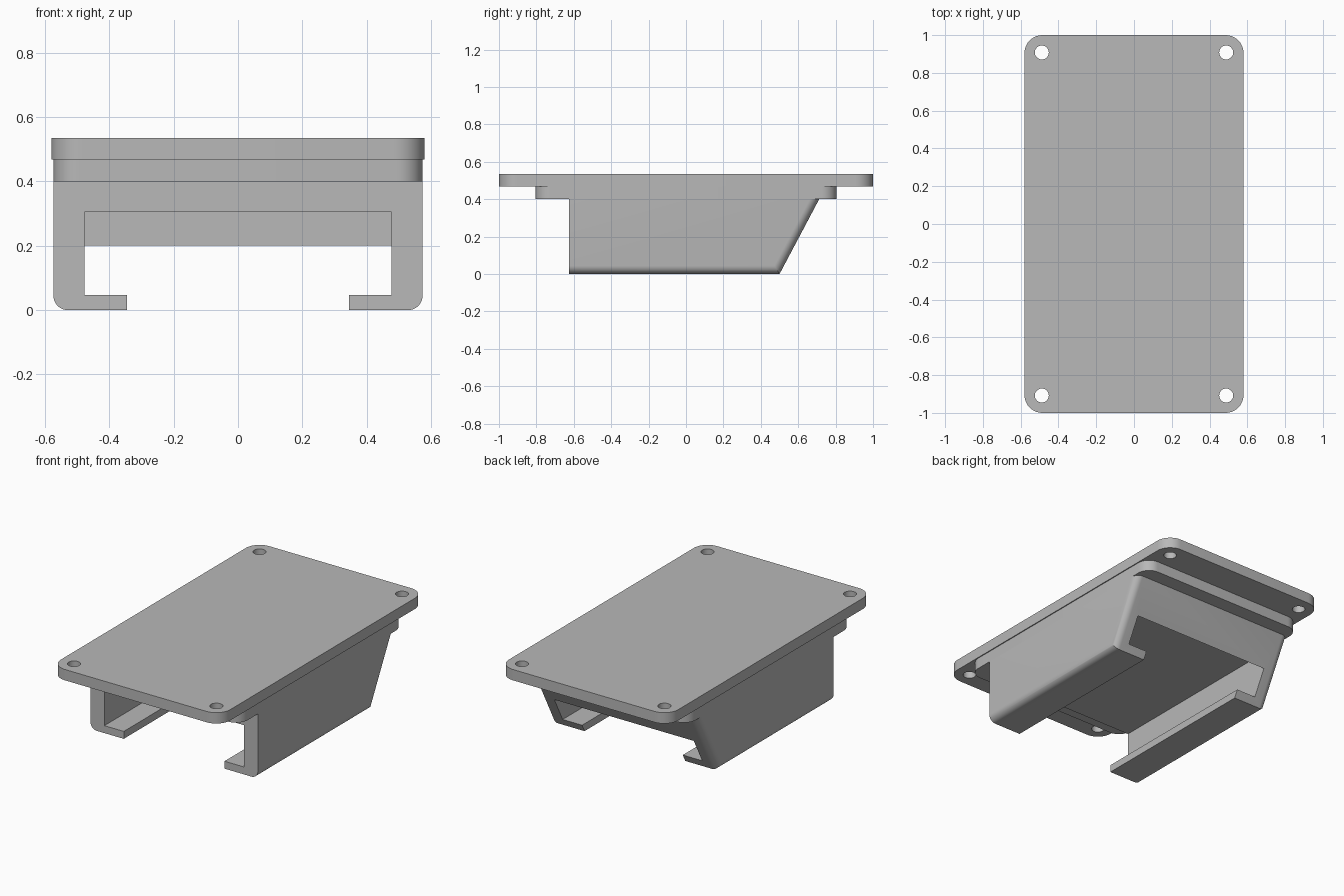
import bpy, bmesh

if "Cube" in bpy.data.objects:
    bpy.data.objects.remove(bpy.data.objects["Cube"], do_unlink=True)

grey = bpy.data.materials.new("plain grey")
grey.use_nodes = True
colour = (0.48, 0.48, 0.48, 1)
grey.diffuse_color = colour
grey.node_tree.nodes["Principled BSDF"].inputs["Base Color"].default_value = colour


def finish(name, bm):
    bmesh.ops.recalc_face_normals(bm, faces=bm.faces)
    mesh = bpy.data.meshes.new(name)
    bm.to_mesh(mesh)
    bm.free()
    mesh.materials.append(grey)
    obj = bpy.data.objects.new(name, mesh)
    bpy.context.collection.objects.link(obj)
    return obj


def prism(name, profile, axis, lo, hi, radius=0, pick=None, segments=10):
    """Extrude a 2D profile along an axis and round the picked edges."""
    bm = bmesh.new()

    def place(a, b, h):
        return {"x": (h, a, b), "y": (a, h, b), "z": (a, b, h)}[axis]

    low = [bm.verts.new(place(a, b, lo)) for a, b in profile]
    high = [bm.verts.new(place(a, b, hi)) for a, b in profile]
    bm.faces.new(low)
    bm.faces.new(high)
    for i in range(len(profile)):
        j = (i + 1) % len(profile)
        bm.faces.new((low[i], low[j], high[j], high[i]))
    bmesh.ops.recalc_face_normals(bm, faces=bm.faces)
    if radius:
        edges = [e for e in bm.edges if pick(e.verts[0].co, e.verts[1].co)]
        bmesh.ops.bevel(bm, geom=edges, offset=radius, segments=segments,
                        profile=0.5, affect="EDGES", clamp_overlap=True)
    return finish(name, bm)


def rectangle(w, d):
    return [(-w, -d), (w, -d), (w, d), (-w, d)]


def rounded_plate(name, w, d, z0, z1, radius):
    return prism(name, rectangle(w, d), "z", z0, z1, radius,
                 lambda a, b: abs(a.z - b.z) > 0.01)


def cut(target, cutter):
    mod = target.modifiers.new("cut", "BOOLEAN")
    mod.operation = "DIFFERENCE"
    mod.solver = "EXACT"
    mod.object = cutter
    activate(target)
    bpy.ops.object.modifier_apply(modifier=mod.name)
    bpy.data.objects.remove(cutter, do_unlink=True)


def activate(obj):
    bpy.ops.object.select_all(action="DESELECT")
    obj.select_set(True)
    bpy.context.view_layer.objects.active = obj


# Mounting plate with a screw hole in each corner
plate = rounded_plate("mounting_plate", 0.58, 1.0, 0.468, 0.535, 0.095)
for sx in (-1, 1):
    for sy in (-1, 1):
        bpy.ops.mesh.primitive_cylinder_add(
            vertices=32, radius=0.037, depth=0.3,
            location=(sx * 0.488, sy * 0.908, 0.5))
        cut(plate, bpy.context.object)

# Stepped lip under the plate
lip = rounded_plate("stepped_lip", 0.574, 0.805, 0.4, 0.468, 0.08)

# Holder with a sloping back, rounded along its lower sides and slope
side = [(-0.625, 0), (0.5, 0), (0.712, 0.4), (-0.625, 0.4)]


def soft_edge(a, b):
    along_side = a.x * b.x > 0
    bottom = a.z < 0.01 and b.z < 0.01
    slope = a.y > 0 and b.y > 0
    return along_side and (bottom or slope)


holder = prism("holder", side, "x", -0.574, 0.574, 0.045, soft_edge)

# T-shaped slot: wide pocket above, narrow gap between the gripping lips
slot = [(-0.345, -0.1), (0.345, -0.1), (0.345, 0.046), (0.478, 0.046),
        (0.478, 0.305), (-0.478, 0.305), (-0.478, 0.046), (-0.345, 0.046)]
cut(holder, prism("slot_cutter", slot, "y", -0.8, 0.606))

# Smooth rounded edges while keeping the corners crisp
for obj in (plate, lip, holder):
    activate(obj)
    bpy.ops.object.shade_smooth_by_angle(angle=0.5)
